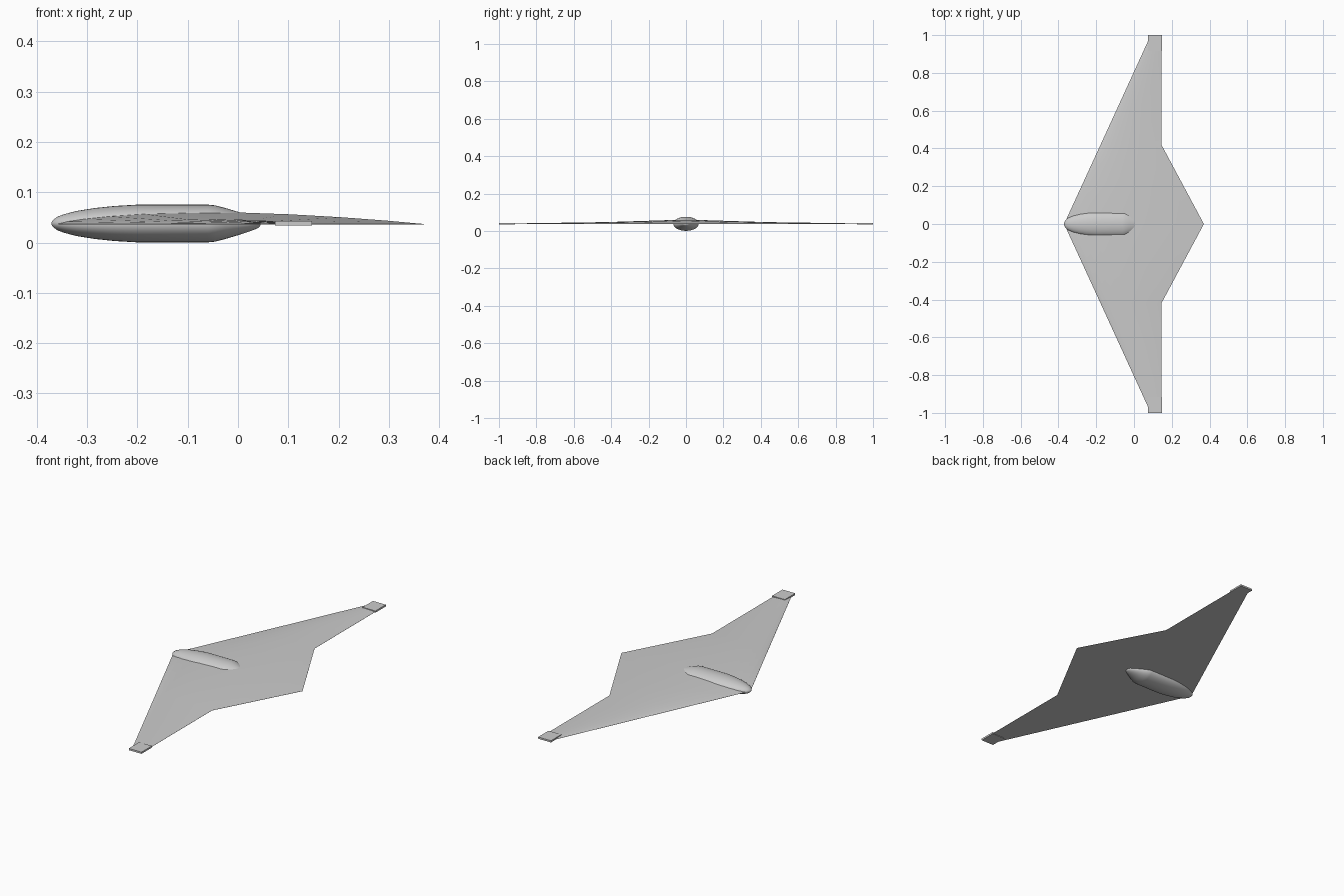
import bpy, bmesh, math

cube = bpy.data.objects.get("Cube")
if cube:
    bpy.data.objects.remove(cube)

MID = 0.037  # height of the wing's flat underside

grey = bpy.data.materials.new("light_grey")
grey.use_nodes = True
colour = (0.6, 0.6, 0.6, 1)
grey.diffuse_color = colour
grey.node_tree.nodes["Principled BSDF"].inputs["Base Color"].default_value = colour


def loft(name, rings, angle):
    """Skin a row of closed rings, cap both ends and shade smooth."""
    bm = bmesh.new()
    rows = [[bm.verts.new(p) for p in ring] for ring in rings]
    n = len(rows[0])
    for a, b in zip(rows, rows[1:]):
        for i in range(n):
            j = (i + 1) % n
            bm.faces.new((a[i], a[j], b[j], b[i]))
    bm.faces.new(rows[0])
    bm.faces.new(rows[-1])
    bmesh.ops.recalc_face_normals(bm, faces=bm.faces)
    mesh = bpy.data.meshes.new(name)
    bm.to_mesh(mesh)
    bm.free()
    mesh.materials.append(grey)
    obj = bpy.data.objects.new(name, mesh)
    bpy.context.collection.objects.link(obj)
    bpy.ops.object.select_all(action='DESELECT')
    obj.select_set(True)
    bpy.context.view_layer.objects.active = obj
    bpy.ops.object.shade_smooth_by_angle(angle=math.radians(angle))
    return obj


# Wing: flat-bottomed aerofoil, (chord fraction, height per chord)
AEROFOIL = [(0, 0), (0.02, 0.007), (0.06, 0.014), (0.13, 0.022), (0.23, 0.029),
            (0.36, 0.032), (0.5, 0.031), (0.64, 0.026), (0.78, 0.018),
            (0.9, 0.009), (1, 0)]


def section(y, lead, trail):
    chord = trail - lead
    top = [(lead + u * chord, y, MID + h * chord) for u, h in AEROFOIL]
    bottom = [(lead + u * chord, y, MID - 0.0005) for u in (1, 0.5, 0)]
    return top + bottom


stations = [(0, -0.37, 0.37), (0.42, -0.177, 0.145), (0.97, 0.075, 0.145)]
halves = [section(-y, a, b) for y, a, b in reversed(stations[1:])]
halves += [section(y, a, b) for y, a, b in stations]
loft("flying_wing", halves, 30)

# Fuselage pod: flattened round body, (x, relative radius)
PROFILE = [(-0.371, 0.06), (-0.368, 0.18), (-0.36, 0.35), (-0.345, 0.5),
           (-0.32, 0.67), (-0.285, 0.82), (-0.245, 0.93), (-0.2, 1),
           (-0.06, 1), (-0.045, 0.96), (-0.025, 0.82), (0, 0.62),
           (0.02, 0.45), (0.038, 0.27), (0.043, 0.18), (0.045, 0.05)]
SIDES = 32
rings = []
for x, r in PROFILE:
    turns = [2 * math.pi * i / SIDES for i in range(SIDES)]
    rings.append([(x, 0.068 * r * math.cos(t), MID + 0.001 + 0.0375 * r * math.sin(t))
                  for t in turns])
loft("fuselage_pod", rings, 40)

# Wing tip blocks
for side, name in ((1, "left_tip_block"), (-1, "right_tip_block")):
    ends = []
    for y in (0.915, 1.0):
        ends.append([(x, side * y, z) for x, z in
                     ((0.074, 0.034), (0.147, 0.034), (0.147, 0.043), (0.074, 0.043))])
    loft(name, ends, 30)
